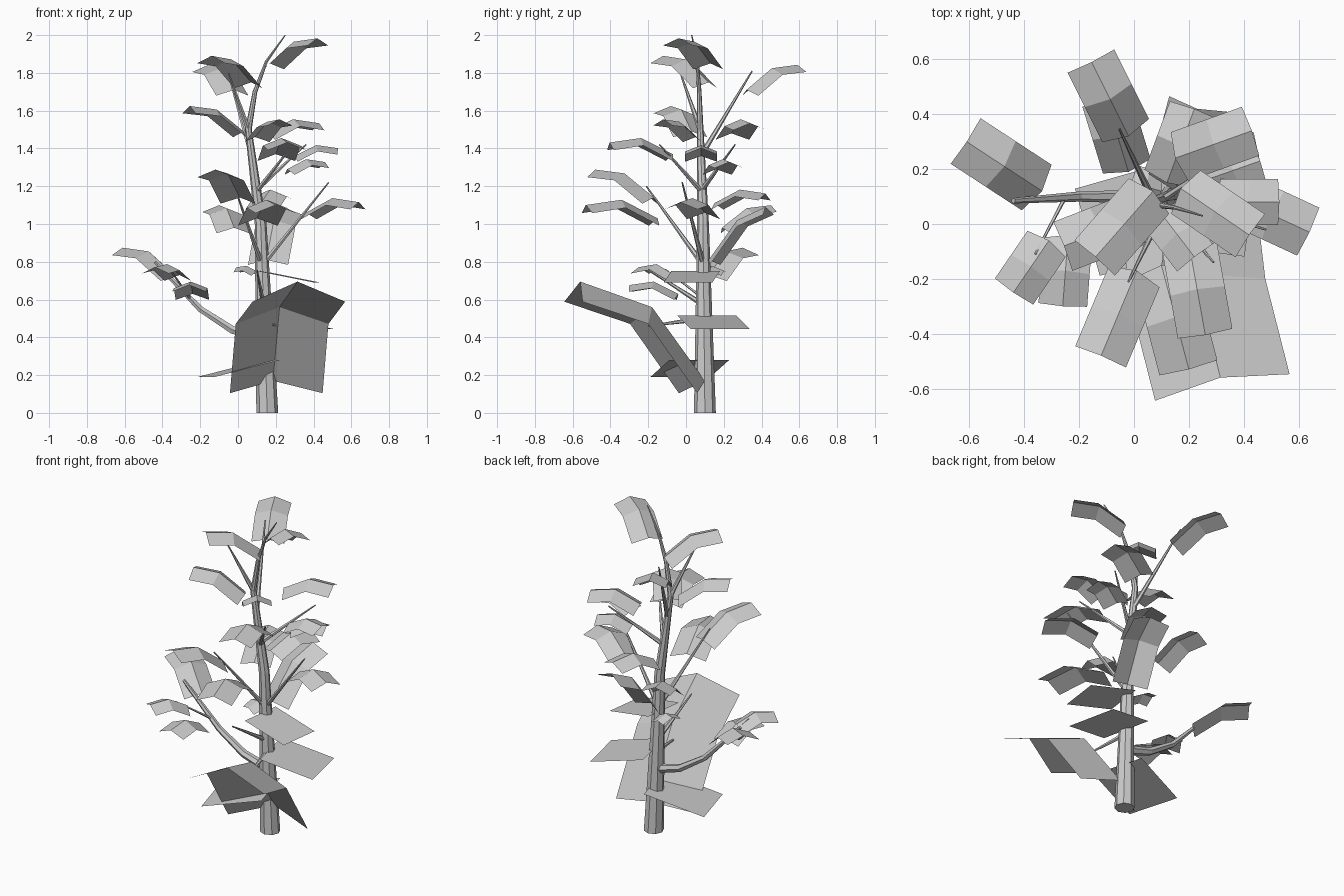
import bpy, math
from mathutils import Vector

if "Cube" in bpy.data.objects:
    bpy.data.objects.remove(bpy.data.objects["Cube"])


def make(name, verts, faces):
    me = bpy.data.meshes.new(name)
    me.from_pydata([tuple(v) for v in verts], [], faces)
    me.update()
    ob = bpy.data.objects.new(name, me)
    bpy.context.collection.objects.link(ob)
    return ob


def tube(name, pts, r0, r1, n=6):
    """Low-poly limb along a path, tapering evenly with its length."""
    pts = [Vector(p) for p in pts]
    last = len(pts) - 1
    run = [0]
    for a, b in zip(pts, pts[1:]):
        run.append(run[-1] + (b - a).length)
    verts, faces = [], []
    for i, p in enumerate(pts):
        d = (pts[min(i + 1, last)] - pts[max(i - 1, 0)]).normalized()
        if p.z == 0:
            d = Vector((0, 0, 1))
        u = (Vector((0, 1, 0)) - d * d.y).normalized()
        w = d.cross(u)
        r = r0 + (r1 - r0) * run[i] / run[-1]
        for k in range(n):
            a = 2 * math.pi * k / n
            verts.append(p + r * (math.cos(a) * u + math.sin(a) * w))
    for i in range(last):
        for k in range(n):
            a, b = i * n + k, i * n + (k + 1) % n
            faces.append((a, b, b + n, a + n))
    faces.append(tuple(reversed(range(n))))
    faces.append(tuple(range(last * n, last * n + n)))
    return make(name, verts, faces)


def sheet(name, width, rib, fold=0.4):
    """Leaf folded along its midrib, bent at each midrib point."""
    rib = [Vector(p) for p in rib]
    d = rib[-1] - rib[0]
    side = Vector((d.y, -d.x, 0)).normalized() * width / 2
    verts, faces = [], []
    for i, p in enumerate(rib):
        t = (rib[min(i + 1, len(rib) - 1)] - rib[max(i - 1, 0)]).normalized()
        down = t.cross(side) * fold
        if down.z > 0:
            down.negate()
        verts += [p - side + down, p, p + side + down]
    for a in range(0, 3 * len(rib) - 3, 3):
        faces += [(a, a + 1, a + 4, a + 3), (a + 1, a + 2, a + 5, a + 4)]
    return make(name, verts, faces)


def leaf(name, base, tip, climb_mid, climb_tip):
    """Standard leaf: width and arch follow from its length."""
    bx, by, bz = base
    tx, ty = tip
    run = math.hypot(tx - bx, ty - by)
    mid = ((bx + tx) / 2, (by + ty) / 2, bz + run * climb_mid)
    sheet(name, 0.1 + run * 0.3, [base, mid, (tx, ty, bz + run * climb_tip)])


# Trunk
trunk = [(.155, .1, 0), (.12, .09, 1), (.055, .075, 1.5), (.09, .07, 1.7), (.15, .06, 1.86), (.25, .03, 2)]
tube("trunk", trunk, .058, .003, 8)


def trunk_at(z):
    for a, b in zip(trunk, trunk[1:]):
        if a[2] <= z <= b[2]:
            return Vector(a).lerp(Vector(b), (z - a[2]) / (b[2] - a[2]))


# Heavy low limb
limb = [trunk_at(.39), (-.03, .1, .44), (-.2, .1, .55), (-.44, .085, .8)]
tube("low_limb", limb, .028, .01)

# Branches: height on the trunk, then end point
branches = [
    (1.36, (-.055, .35, 1.81)), (1.5, (-.05, -.03, 1.8)), (1.17, (.29, -.14, 1.42)),
    (1.18, (.36, .26, 1.42)), (.78, (-.02, -.21, 1.2)), (.78, (.48, -.02, 1.22)),
    (.57, (.1, -.2, .76)), (.5, (.2, -.2, .46)),
]
for i, (z, end) in enumerate(branches):
    tube(f"branch_{i+1}", [trunk_at(z), end], .015, .004)
tube("limb_twig", [(-.25, .1, .6), (-.36, -.11, .76)], .008, .004, 5)

# Steep leaves: base, then tip seen from above
steep = [
    ((.17, .13, 1.85), (.42, -.04)), ((.07, .12, 1.75), (-.14, -.12)),
    ((-.02, .32, 1.71), (-.155, .59)), ((.03, .03, 1.49), (-.255, -.08)),
    ((.01, -.17, 1.14), (-.12, -.48)), ((-.02, .19, .98), (-.1, .45)),
    ((.09, .05, 1.46), (.22, -.12)), ((-.335, .12, .73), (-.61, .3)),
]
for i, (b, t) in enumerate(steep):
    leaf(f"steep_leaf_{i+1}", b, t, .38, .44)

# Shallow leaves
shallow = [
    ((.15, .24, 1.48), (.43, .34)),
    ((.2, -.07, 1.37), (.26, -.405)), ((.3, .08, 1.36), (.53, .08)),
    ((.26, .16, 1.29), (.46, .23)), ((.1, -.15, 1.03), (.2, -.53)),
    ((.36, .1, 1.06), (.64, -.03)), ((.12, .15, 1.11), (.22, .42)),
    ((-.31, -.06, .73), (-.44, -.25)), ((-.24, -.04, .63), (-.26, -.3)),
    ((.1, .12, .75), (-.01, .15)),
]
for i, (b, t) in enumerate(shallow):
    leaf(f"shallow_leaf_{i+1}", b, t, .25, .18)

# Rear leaf, large low leaf and flat lower leaves
sheet("rear_leaf", .22, [(.15, .12, .81), (.19, .27, 1.02), (.23, .42, 1.09)])
sheet("large_low_leaf", .5, [(.185, .1, .17), (.22, -.18, .56), (.315, -.56, .695)], .45)
sheet("flat_leaf_1", .26, [(.12, .05, .75), (.42, .01, .69)], 0)
sheet("flat_leaf_2", .32, [(.15, .11, .515), (.47, .18, .445)], 0)
sheet("flat_leaf_3", .33, [(.18, .07, .28), (-.17, -.03, .19)], 0)
